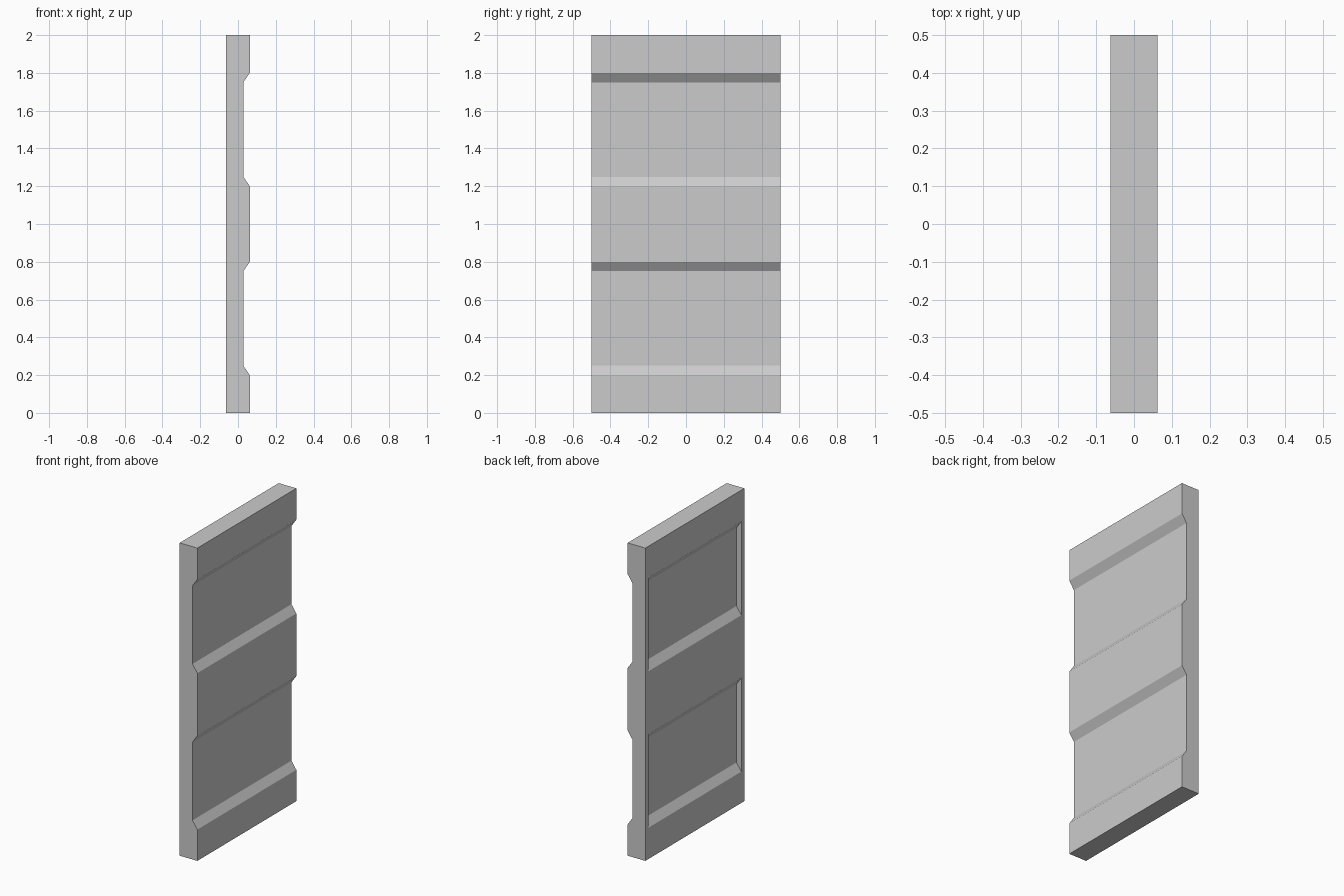
import bpy, bmesh

if "Cube" in bpy.data.objects:
    bpy.data.objects.remove(bpy.data.objects["Cube"])

HALF_X, FLOOR_X = 0.0625, 0.028      # face and recess floor distances
HALF_Y, RECESS_Y = 0.5, 0.47         # panel half width, back recess half width
HEIGHT = 2.0
BAYS = (0.2, 1.2)                    # bottom edge of each recessed bay


def bay_points(z, outer, floor):
    """Chamfered recess outline, bottom to top."""
    return [(outer, z), (floor, z + 0.05), (floor, z + 0.55), (outer, z + 0.6)]


def prisms(name, profiles, half_y):
    """Extrude closed (x, z) profiles across the width."""
    bm = bmesh.new()
    for pts in profiles:
        face = bm.faces.new([bm.verts.new((x, -half_y, z)) for x, z in pts])
        ext = bmesh.ops.extrude_face_region(bm, geom=[face])["geom"]
        verts = [g for g in ext if isinstance(g, bmesh.types.BMVert)]
        bmesh.ops.translate(bm, vec=(0, 2 * half_y, 0), verts=verts)
    bmesh.ops.recalc_face_normals(bm, faces=bm.faces)
    mesh = bpy.data.meshes.new(name)
    bm.to_mesh(mesh)
    bm.free()
    obj = bpy.data.objects.new(name, mesh)
    bpy.context.collection.objects.link(obj)
    return obj


# Wall panel with full-width grooves on the right face
profile = [(-HALF_X, 0), (HALF_X, 0)]
for z in BAYS:
    profile += bay_points(z, HALF_X, FLOOR_X)
profile += [(HALF_X, HEIGHT), (-HALF_X, HEIGHT)]
panel = prisms("wall_panel", [profile], HALF_Y)

# Framed recesses on the left face, cut past the surface along the same slope
slope = (HALF_X - FLOOR_X) / 0.05
over = 0.02
cuts = []
for z in BAYS:
    pts = bay_points(z, -HALF_X, -FLOOR_X)
    pts[0] = (-HALF_X - over * slope, z - over)
    pts[3] = (-HALF_X - over * slope, z + 0.6 + over)
    cuts.append(pts)
cutter = prisms("recess_cutter", cuts, RECESS_Y)

# Apply the cut, then discard the cutter
mod = panel.modifiers.new("recesses", "BOOLEAN")
mod.object = cutter
mod.operation = "DIFFERENCE"
mod.solver = "EXACT"
bpy.context.view_layer.objects.active = panel
bpy.ops.object.modifier_apply(modifier=mod.name)
bpy.data.objects.remove(cutter)
